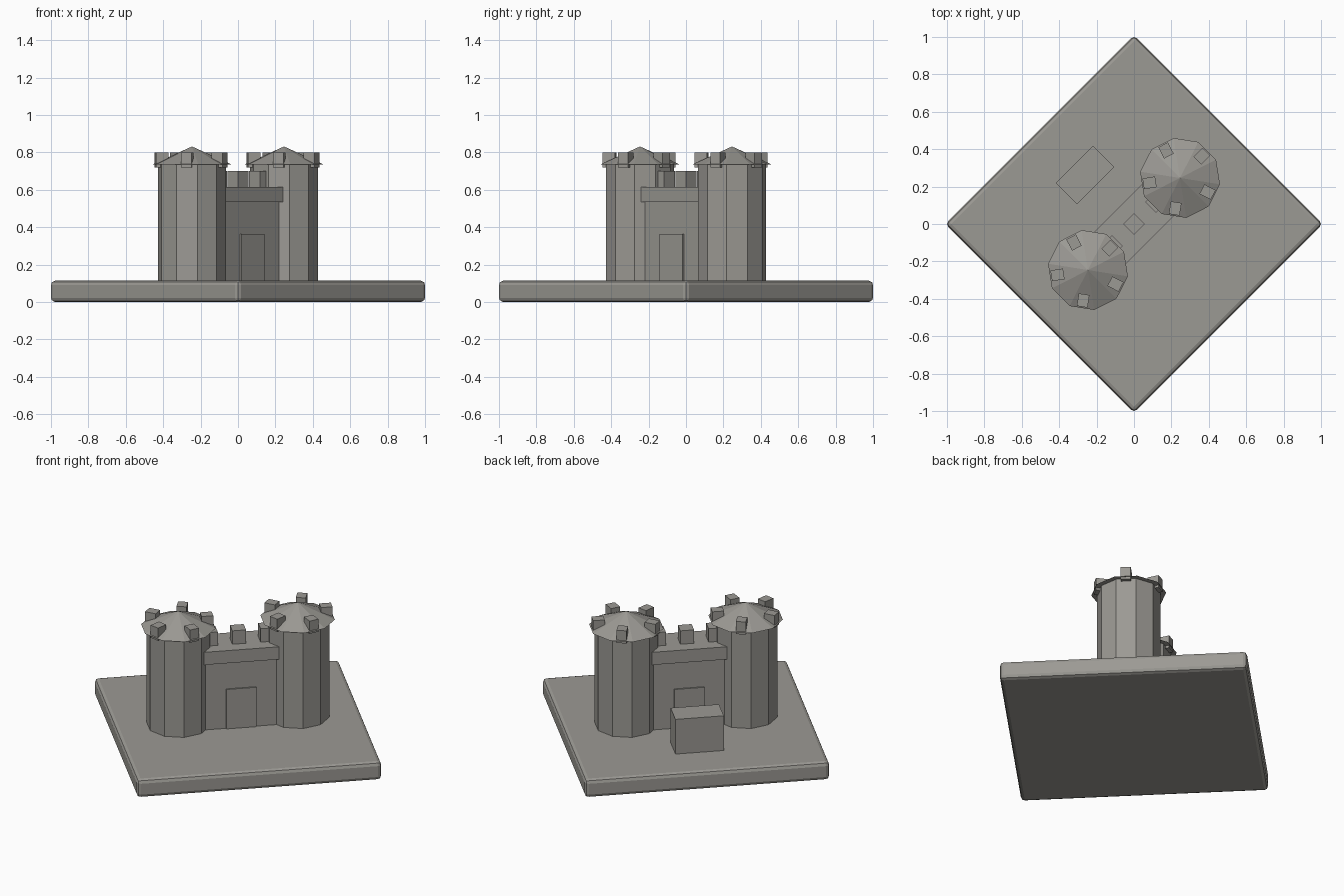
import bpy, math
from mathutils import Matrix, Vector

if "Cube" in bpy.data.objects:
    bpy.data.objects.remove(bpy.data.objects["Cube"])

# One stone colour for the whole model
stone = bpy.data.materials.new("grey stone")
stone.diffuse_color = (0.33, 0.32, 0.295, 1)
stone.use_nodes = True
stone.node_tree.nodes["Principled BSDF"].inputs["Base Color"].default_value = stone.diffuse_color

# The castle is laid out along its own axes, then turned 45 degrees
TURN = Matrix.Rotation(math.radians(45), 4, 'Z')
BASE_TOP = 0.115


def finish(name):
    ob = bpy.context.object
    ob.name = name
    ob.data.materials.clear()
    ob.data.materials.append(stone)
    return ob


def box(name, x, y, z, spin=0.0):
    """Box from (min, max) pairs, spun about the z axis through its centre."""
    bpy.ops.mesh.primitive_cube_add(size=1)
    ob = finish(name)
    size = Matrix.Diagonal((x[1] - x[0], y[1] - y[0], z[1] - z[0], 1))
    centre = Vector((sum(x) / 2, sum(y) / 2, sum(z) / 2))
    ob.data.transform(TURN @ Matrix.Translation(centre)
                      @ Matrix.Rotation(spin, 4, 'Z') @ size)
    return ob


def cone(name, u, r1, r2, z0, z1):
    bpy.ops.mesh.primitive_cone_add(vertices=10, radius1=r1, radius2=r2, depth=z1 - z0)
    ob = finish(name)
    ob.data.transform(TURN @ Matrix.Translation((u, 0, (z0 + z1) / 2)))
    return ob


# Ground slab with rounded edges
S = 0.7135
base = box("base_slab", (-S, S), (-S, S), (0, BASE_TOP))
bev = base.modifiers.new("rounded edges", 'BEVEL')
bev.width = 0.023
bev.segments = 2

# Two ten-sided towers with low cone roofs and five merlons each
for side, u in (("left", -0.348), ("right", 0.348)):
    cone(side + "_tower", u, 0.184, 0.184, BASE_TOP - 0.01, 0.74)
    cone(side + "_tower_roof", u, 0.216, 0.0, 0.735, 0.832)
    for i in range(5):
        a = math.radians(72 * i)
        cx, cy = u + 0.165 * math.cos(a), 0.165 * math.sin(a)
        box(f"{side}_tower_merlon_{i + 1}", (cx - 0.034, cx + 0.034),
            (cy - 0.029, cy + 0.029), (0.72, 0.80), a)

# Gate wall, its overhanging cap and the merlons on top
box("gate_wall", (-0.28, 0.28), (-0.104, 0.104), (BASE_TOP - 0.01, 0.56))
box("wall_cap", (-0.28, 0.28), (-0.12, 0.12), (0.535, 0.615))
for i, u in enumerate((-0.165, 0, 0.165)):
    box(f"wall_merlon_{i + 1}", (u - 0.04, u + 0.04), (-0.04, 0.04), (0.60, 0.70))

# Gate slab showing on both faces of the wall
box("gate_door", (-0.087, 0.087), (-0.112, 0.112), (BASE_TOP - 0.01, 0.365))

# Loose block behind the gate
box("courtyard_block", (-0.141, 0.141), (0.291, 0.45), (BASE_TOP - 0.01, 0.335))
